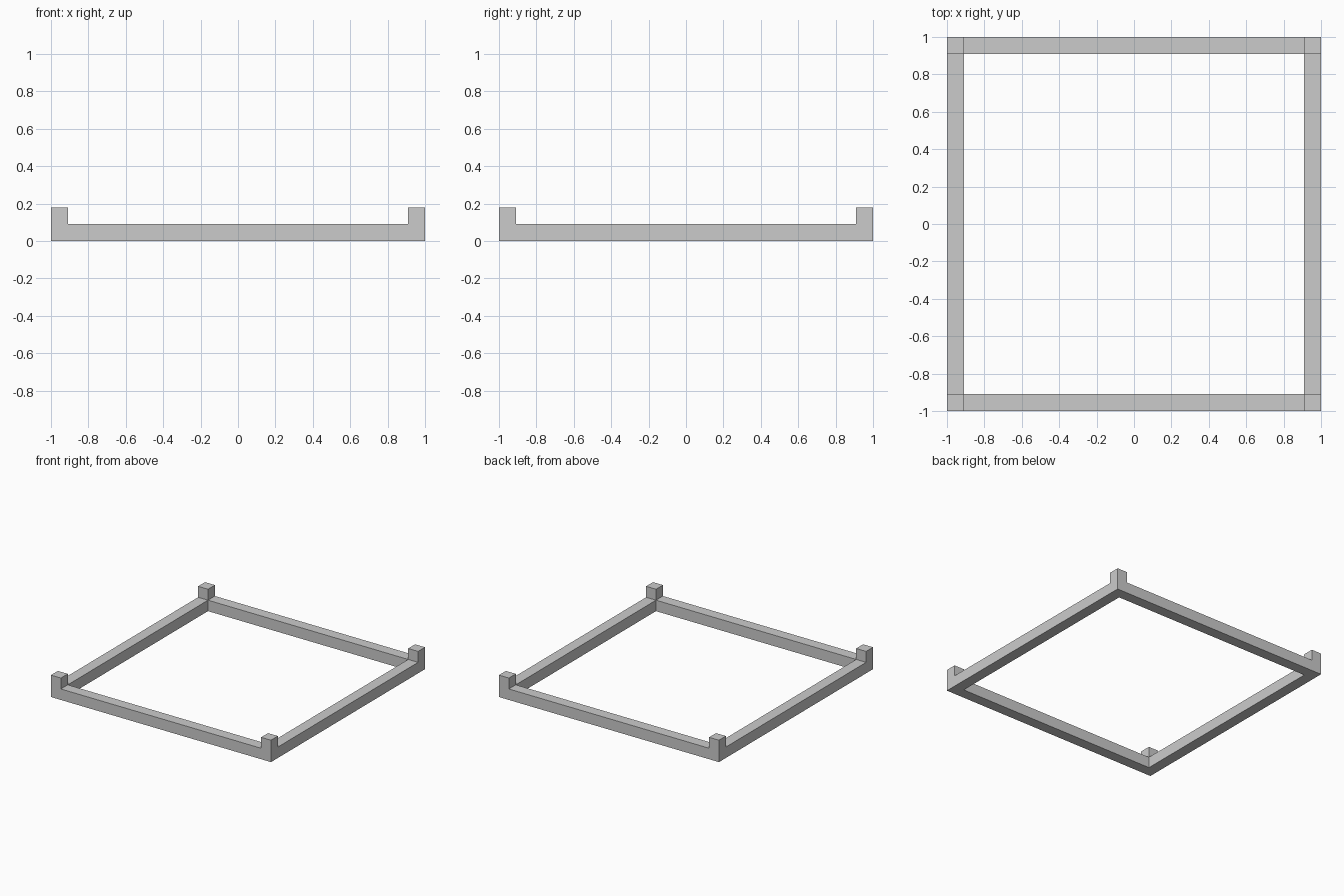
import bpy

cube = bpy.data.objects.get("Cube")
if cube:
    bpy.data.objects.remove(cube, do_unlink=True)

BAR = 0.09           # thickness of every bar
POST_HEIGHT = 0.18
MID = 1 - BAR / 2    # centre line of the bars
SPAN = 2 - 2 * BAR   # clear length between posts

grey = bpy.data.materials.new("light grey")
grey.use_nodes = True
colour = (0.6, 0.6, 0.6, 1)
grey.diffuse_color = colour
grey.node_tree.nodes["Principled BSDF"].inputs["Base Color"].default_value = colour


def box(name, x, y, size):
    """Add a box standing on the ground."""
    bpy.ops.mesh.primitive_cube_add(size=1, location=(x, y, size[2] / 2))
    obj = bpy.context.object
    obj.name = name
    obj.scale = size
    bpy.ops.object.transform_apply(location=False, rotation=False, scale=True)
    obj.data.materials.append(grey)


# Corner posts
for side, x in (("left", MID), ("right", -MID)):
    for end, y in (("front", -MID), ("back", MID)):
        box(f"{end}_{side}_post", x, y, (BAR, BAR, POST_HEIGHT))

# Rails between the posts
for side, s in (("left", 1), ("right", -1)):
    box(f"{side}_rail", s * MID, 0, (BAR, SPAN, BAR))
for end, s in (("front", -1), ("back", 1)):
    box(f"{end}_rail", 0, s * MID, (SPAN, BAR, BAR))
